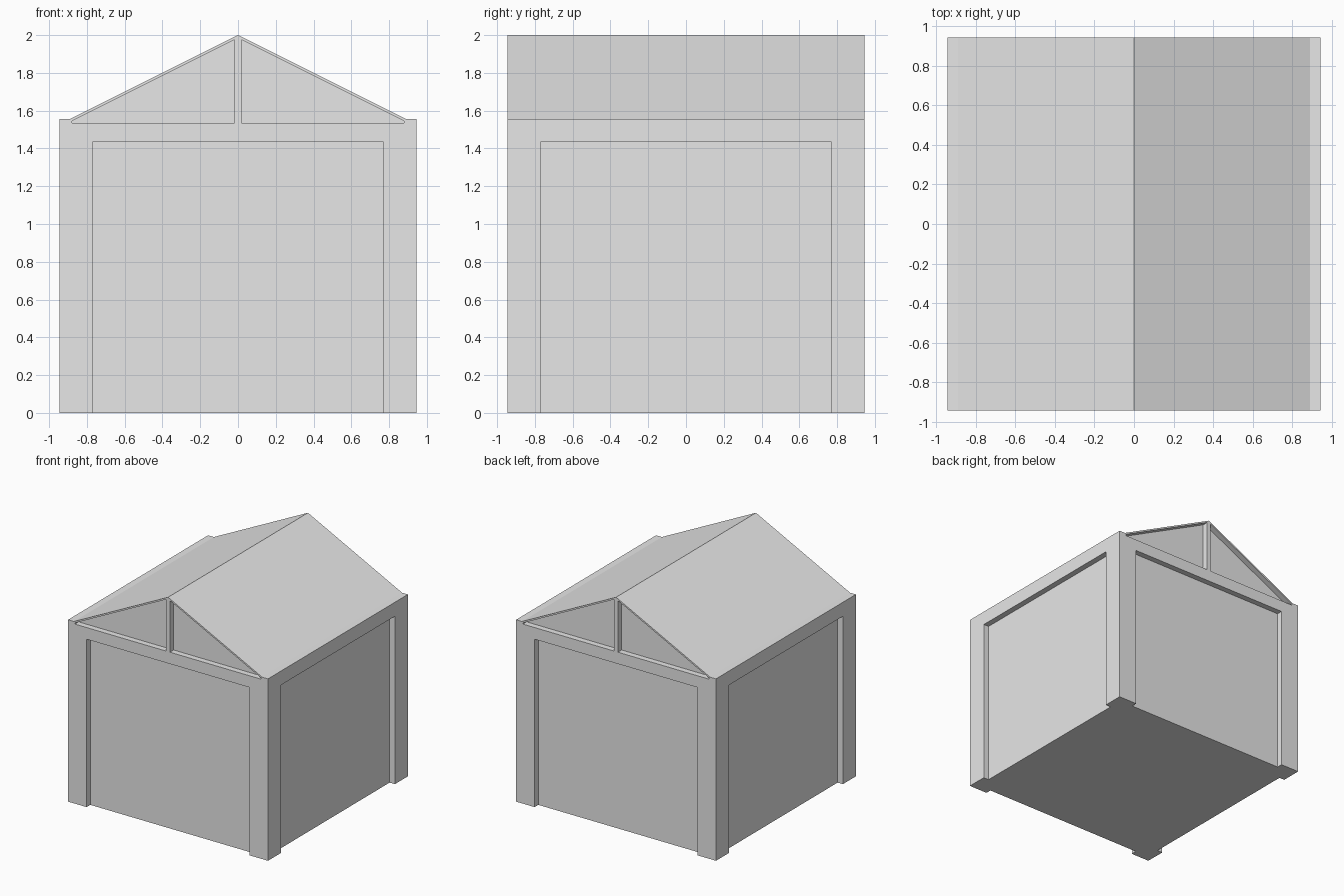
import bpy
import bmesh
from math import pi
from mathutils import Matrix, Vector

cube = bpy.data.objects.get("Cube")
if cube:
    bpy.data.objects.remove(cube, do_unlink=True)

HALF = 0.945      # half width and depth of the house
EAVE = 1.555      # top of the walls
RIDGE = 2.0
ROOF_X = 0.89     # foot of the roof slope
RECESS = 0.05     # depth of the wall and gable recesses
MARGIN = 0.1      # how far the cutters reach outside

grey = bpy.data.materials.new("light grey")
grey.use_nodes = True
grey.diffuse_color = (0.8, 0.8, 0.8, 1)
grey.node_tree.nodes["Principled BSDF"].inputs["Base Color"].default_value = (0.8, 0.8, 0.8, 1)


def prism(name, outline, y0, y1, turn=0):
    """Extrude an (x, z) outline from y0 to y1, then turn it about z."""
    bm = bmesh.new()
    face = bm.faces.new([bm.verts.new((x, y0, z)) for x, z in outline])
    swept = bmesh.ops.extrude_face_region(bm, geom=[face])["geom"]
    moved = [v for v in swept if isinstance(v, bmesh.types.BMVert)]
    bmesh.ops.translate(bm, verts=moved, vec=Vector((0, y1 - y0, 0)))
    bmesh.ops.recalc_face_normals(bm, faces=bm.faces)
    bm.transform(Matrix.Rotation(turn, 4, "Z"))
    mesh = bpy.data.meshes.new(name)
    bm.to_mesh(mesh)
    bm.free()
    mesh.materials.append(grey)
    obj = bpy.data.objects.new(name, mesh)
    bpy.context.collection.objects.link(obj)
    return obj


def cut(target, cutter):
    """Subtract the cutter for good and remove it."""
    cutter.hide_render = True
    mod = target.modifiers.new("recess", "BOOLEAN")
    mod.operation = "DIFFERENCE"
    mod.solver = "EXACT"
    mod.object = cutter
    bpy.context.view_layer.objects.active = target
    bpy.ops.object.modifier_apply(modifier=mod.name)
    bpy.data.objects.remove(cutter, do_unlink=True)


# Walls and gabled roof in one solid
house = prism("house_walls_and_roof", [
    (-HALF, 0), (HALF, 0), (HALF, EAVE), (ROOF_X, EAVE),
    (0, RIDGE), (-ROOF_X, EAVE), (-HALF, EAVE)], -HALF, HALF)

# Wall recesses on all four sides, leaving corner posts and lintels
opening = [(-0.77, -MARGIN), (0.77, -MARGIN), (0.77, 1.435), (-0.77, 1.435)]
for side in range(4):
    cut(house, prism("wall_cutter", opening, -HALF - MARGIN, -HALF + RECESS, side * pi / 2))

# Gable recesses either side of the king post, front and back
gable = [(0.018, 1.535), (0.88, 1.535), (0.88, 1.545), (0.018, 1.976)]
for turn in (0, pi):
    for s in (-1, 1):
        cut(house, prism("gable_cutter", [(s * x, z) for x, z in gable],
                         -HALF - MARGIN, -HALF + RECESS, turn))
